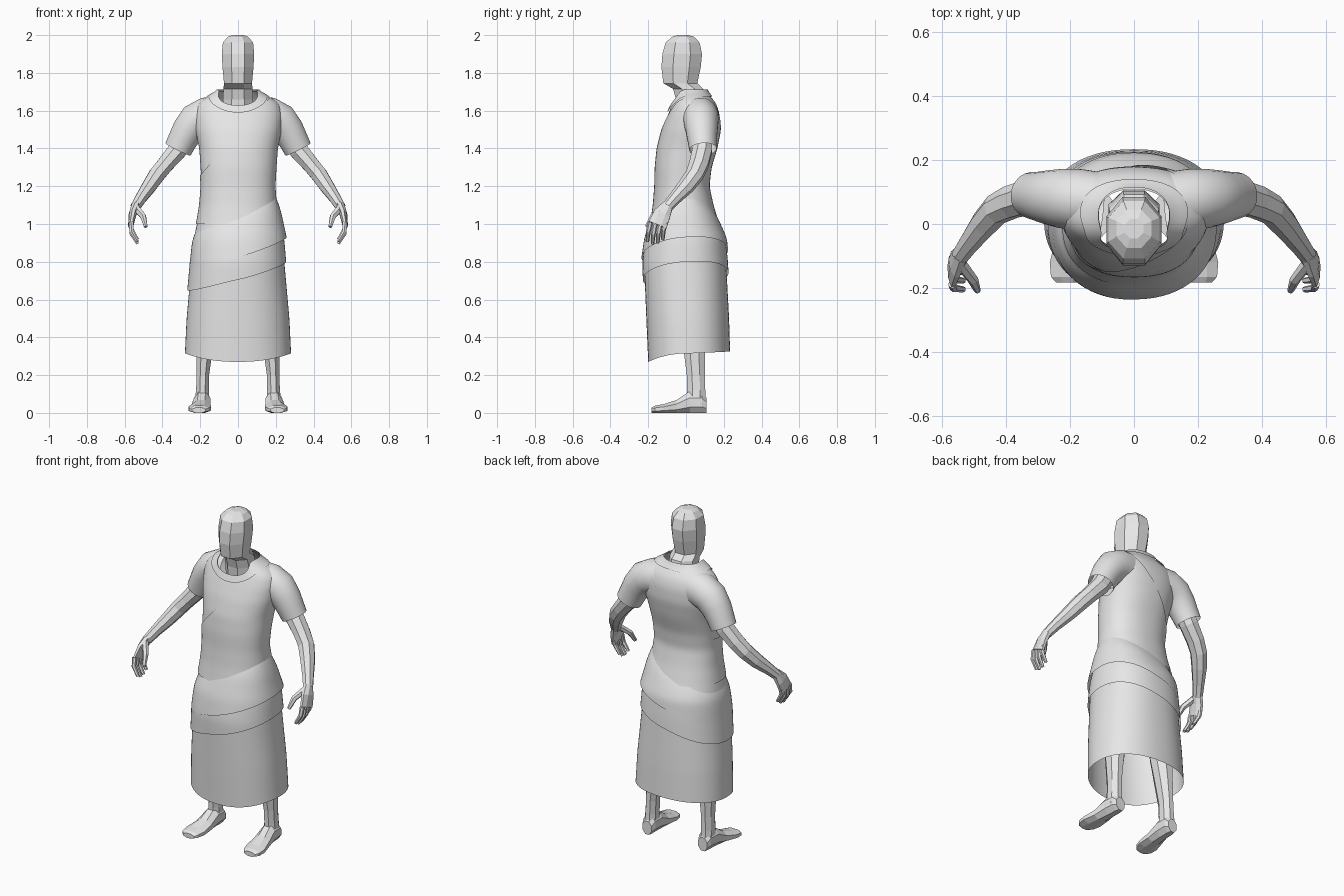
import bpy, bmesh, math
from mathutils import Vector

if "Cube" in bpy.data.objects:
    bpy.data.objects.remove(bpy.data.objects["Cube"])

mat = bpy.data.materials.new("pale_grey")
mat.diffuse_color = (0.8, 0.8, 0.8, 1)
mat.use_nodes = True
mat.node_tree.nodes["Principled BSDF"].inputs["Base Color"].default_value = mat.diffuse_color


def finish(name, bm, smooth):
    me = bpy.data.meshes.new(name)
    bm.to_mesh(me)
    bm.free()
    me.materials.append(mat)
    ob = bpy.data.objects.new(name, me)
    bpy.context.collection.objects.link(ob)
    if smooth:
        bpy.ops.object.select_all(action='DESELECT')
        ob.select_set(True)
        bpy.context.view_layer.objects.active = ob
        bpy.ops.object.shade_smooth_by_angle(angle=math.radians(45))
    return ob


def tube(name, pts, ref=(0, 1, 0), n=8, axis=None, side=1, smooth=False, caps=True, floor=None):
    """Loft rings (x, y, z, half width, half depth along ref) along a path."""
    bm = bmesh.new()
    ref = Vector(ref)
    c = [Vector(p[:3]) for p in pts]
    k = 1 / math.cos(math.pi / n)
    rings = []
    for i, p in enumerate(pts):
        t = Vector(axis) if axis else c[min(i + 1, len(c) - 1)] - c[max(i - 1, 0)]
        t.normalize()
        u = (ref - t * ref.dot(t)).normalized()
        v = t.cross(u)
        ring = []
        for j in range(n):
            a = 2 * math.pi * (j + 0.5) / n
            q = c[i] + v * (p[3] * k * math.cos(a)) + u * (p[4] * k * math.sin(a))
            if floor is not None:
                q.z = max(q.z, floor)
            ring.append(bm.verts.new((q.x * side, q.y, q.z)))
        rings.append(ring)
    for r, s in zip(rings, rings[1:]):
        for j in range(n):
            bm.faces.new((r[j], r[(j + 1) % n], s[(j + 1) % n], s[j]))
    if caps:
        bm.faces.new(rings[0])
        bm.faces.new(rings[-1])
    bmesh.ops.recalc_face_normals(bm, faces=bm.faces)
    return finish(name, bm, smooth)


# robe outline: height, half width, front y, back y
PROFILE = [(.27, .283, -.2, .235), (.5, .272, -.21, .228), (.8, .245, -.222, .212),
           (.92, .235, -.205, .2), (1.0, .217, -.185, .17), (1.1, .2, -.17, .14),
           (1.2, .192, -.162, .118), (1.3, .198, -.16, .13), (1.4, .205, -.15, .16),
           (1.5, .226, -.125, .18), (1.58, .232, -.095, .178), (1.64, .215, -.07, .16),
           (1.68, .15, -.055, .125), (1.715, .09, -.05, .1)]


def outline(z):
    z = min(max(z, PROFILE[0][0]), PROFILE[-1][0])
    for p, q in zip(PROFILE, PROFILE[1:]):
        if z <= q[0]:
            f = (z - p[0]) / (q[0] - p[0])
            return [a + (b - a) * f for a, b in zip(p[1:], q[1:])]


def cloth(name, lo, hi, off, rows, cols=64, cuts=()):
    """Wrap a sheet round the body between two hem curves, pushed out by off(angle, f)."""
    bm = bmesh.new()
    grid = []
    for r in range(rows + 1):
        f = r / rows
        row = []
        for j in range(cols):
            a = 2 * math.pi * j / cols
            z = lo(a) + (hi(a) - lo(a)) * f
            s = [outline(z + d) for d in (-.015, 0, .015)]
            hx, yf, yb = (sum(v) / 3 for v in zip(*s))
            o = off(a, f)
            e = 2 / 2.25
            ca, sa = math.cos(a), math.sin(a)
            x = (hx + o) * math.copysign(abs(ca) ** e, ca)
            y = (yf + yb) / 2 + ((yb - yf) / 2 + o) * math.copysign(abs(sa) ** e, sa)
            row.append(bm.verts.new((x, y, z)))
        grid.append(row)
    for r, s in zip(grid, grid[1:]):
        for j in range(cols):
            k = (j + 1) % cols
            bm.faces.new((r[j], r[k], s[k], s[j]))
    for co, no in cuts:
        bmesh.ops.bisect_plane(bm, geom=bm.verts[:] + bm.edges[:] + bm.faces[:],
                               plane_co=co, plane_no=no, clear_outer=True)
    return finish(name, bm, True)


def neckline(a):
    return 1.705 - .085 * max(0, -math.sin(a)) ** 4


def hem_one(a):
    return .845 + .085 * math.cos(a) + .02 * math.sin(a)


def hem_two(a):
    return .725 + .075 * math.cos(a) + .02 * math.sin(a)


# robe layers
cloth("long_skirt", lambda a: .315 - .045 * max(0, -math.sin(a)) ** 2 + .01 * max(0, math.sin(a)),
      lambda a: 1.0, lambda a, f: 0, 14)
cloth("shirt", lambda a: .98, neckline, lambda a, f: 0, 40)
cloth("collar", lambda a: neckline(a) - .03, lambda a: neckline(a) + .008,
      lambda a, f: .010, 3)
cloth("under_wrap", hem_two, lambda a: hem_one(a) + .06, lambda a, f: .010, 6)
cloth("waist_fold", hem_one, lambda a: 1.05 + .1 * math.cos(a),
      lambda a, f: (.017 + .008 * math.cos(a)) * (1 - f ** 4), 12)
cloth("shoulder_sash", lambda a: 1.0, neckline, lambda a, f: .006, 40,
      cuts=[((-.19, 0, 1.27), (-.40, 0, .36))])

# head and neck
tube("head", [(0, .03, 1.55, .08, .075), (0, .025, 1.66, .08, .078), (0, .012, 1.715, .077, .08),
              (0, -.03, 1.745, .074, .09), (0, -.026, 1.83, .082, .104), (0, -.02, 1.9, .086, .105),
              (0, -.018, 1.96, .08, .09), (0, -.015, 1.99, .055, .06), (0, -.015, 2.0, .03, .03)],
     axis=(0, 0, 1))

for side, tag in ((1, "left"), (-1, "right")):
    # sleeve and bare arm
    tube(tag + "_sleeve", [(.10, .07, 1.575, .10, .09), (.17, .075, 1.57, .10, .096),
                           (.225, .08, 1.545, .094, .092), (.265, .083, 1.495, .085, .084),
                           (.293, .086, 1.445, .078, .077), (.318, .09, 1.395, .074, .072)],
         n=24, side=side, smooth=True, caps=False)
    tube(tag + "_arm", [(.27, .085, 1.48, .055, .055), (.325, .085, 1.385, .05, .052),
                        (.385, .068, 1.315, .044, .05), (.43, .045, 1.26, .043, .046),
                        (.47, .0, 1.2, .038, .042), (.515, -.06, 1.135, .03, .032),
                        (.543, -.1, 1.09, .026, .028)], side=side)
    # hand with four fingers and a thumb
    tube(tag + "_palm", [(.54, -.095, 1.1, .024, .028), (.557, -.125, 1.055, .02, .045),
                         (.567, -.15, .995, .014, .05)], side=side)
    for i in range(4):
        y = -.188 + .027 * i
        drop = (.0, -.012, -.008, .01)[i]
        tube(f"{tag}_finger_{i + 1}", [(.566, y, 1.01, .012, .012),
                                       (.563, y - .012, .96 + drop, .011, .011),
                                       (.532, y - .016, .908 + drop, .008, .008)],
             n=6, side=side)
    tube(tag + "_thumb", [(.54, -.125, 1.085, .018, .016), (.502, -.175, 1.04, .015, .014),
                          (.488, -.208, .985, .009, .009)], n=6, side=side)
    # leg and foot
    tube(tag + "_leg", [(.15, .035, .8, .085, .09), (.165, .035, .5, .06, .065),
                        (.178, .045, .32, .042, .056), (.186, .052, .2, .033, .048),
                        (.188, .054, .12, .034, .048), (.19, .056, .05, .04, .05)],
         axis=(0, 0, 1), side=side)
    tube(tag + "_foot", [(.188, .108, .04, .03, .04), (.188, .085, .055, .04, .055),
                         (.19, .02, .055, .043, .06), (.195, -.05, .032, .05, .036),
                         (.203, -.12, .022, .06, .024), (.207, -.165, .018, .052, .02),
                         (.207, -.182, .014, .036, .014)],
         ref=(0, 0, 1), axis=(0, -1, 0), side=side, floor=0)
